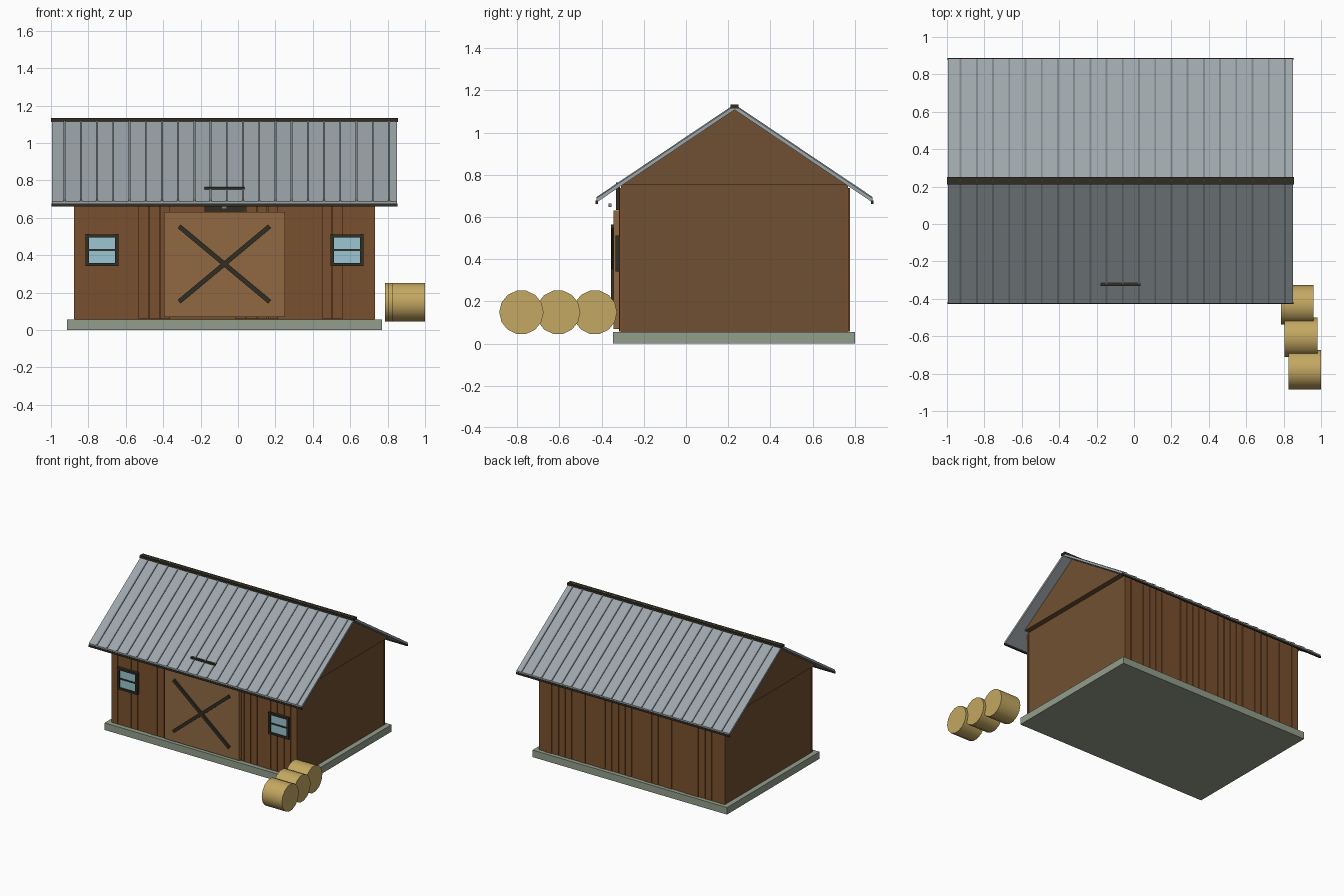
import bpy, bmesh, math, random
from mathutils import Matrix, Vector

random.seed(4)
cube = bpy.data.objects.get("Cube")
if cube:
    bpy.data.objects.remove(cube, do_unlink=True)


def material(name, rgb):
    m = bpy.data.materials.new(name)
    m.use_nodes = True
    lin = [((c / 255 + 0.055) / 1.055) ** 2.4 for c in rgb] + [1]
    m.diffuse_color = lin
    m.node_tree.nodes["Principled BSDF"].inputs["Base Color"].default_value = lin
    return m


WALL = material("wall brown", (112, 80, 50))
PLANK = material("plank brown", (122, 80, 46))
DOOR = material("door tan", (145, 105, 68))
ROOF = material("roof grey", (157, 166, 171))
RIB = material("rib grey", (124, 131, 135))
TRIM = material("dark trim", (48, 45, 34))
STONE = material("foundation grey", (146, 157, 139))
GLASS = material("window blue", (155, 198, 210))
STRAW = material("straw yellow", (196, 168, 98))

CX, CY = -0.073, 0.23  # centre of the building


def finish(name, bm, mat):
    bmesh.ops.recalc_face_normals(bm, faces=bm.faces)
    mesh = bpy.data.meshes.new(name)
    bm.to_mesh(mesh)
    bm.free()
    mesh.materials.append(mat)
    ob = bpy.data.objects.new(name, mesh)
    bpy.context.collection.objects.link(ob)
    return ob


def add_box(bm, x, y, z, tilt=0):
    """Box from (min, max) ranges, optionally tilted about its own y axis."""
    mid = Vector([(a + b) / 2 for a, b in (x, y, z)])
    size = [b - a for a, b in (x, y, z)]
    mat = Matrix.Translation(mid) @ Matrix.Rotation(tilt, 4, 'Y') @ Matrix.Diagonal((*size, 1))
    bmesh.ops.create_cube(bm, size=1, matrix=mat)


def box(name, x, y, z, mat, tilt=0):
    bm = bmesh.new()
    add_box(bm, x, y, z, tilt)
    return finish(name, bm, mat)


def add_prism(bm, profile, x0, x1):
    """Extrude a (y, z) profile along x."""
    face = bm.faces.new([bm.verts.new((x0, y, z)) for y, z in profile])
    new = bmesh.ops.extrude_face_region(bm, geom=[face])["geom"]
    verts = [v for v in new if isinstance(v, bmesh.types.BMVert)]
    bmesh.ops.translate(bm, vec=(x1 - x0, 0, 0), verts=verts)


def flip(profile):
    return [(2 * CY - y, z) for y, z in profile]


# Foundation, walls and gable
box("foundation", (-0.915, 0.77), (-0.345, 0.80), (0, 0.055), STONE)
box("wall_core", (-0.875, 0.73), (-0.308, 0.768), (0.055, 0.752), WALL)
bm = bmesh.new()
add_prism(bm, [(-0.308, 0.752), (0.768, 0.752), (CY, 1.112)], -0.915, 0.77)
finish("gable", bm, WALL)

# Vertical planks of uneven thickness on front and back
count = 28
pitch = 1.615 / count
for name, face, out in (("front_planks", -0.308, -1), ("back_planks", 0.768, 1)):
    bm = bmesh.new()
    for i in range(count):
        x = -0.88 + i * pitch
        depth = face + out * random.uniform(0.002, 0.01)
        add_box(bm, (x + 0.002, x + pitch - 0.002), sorted((face - out * 0.01, depth)),
                (0.058, 0.736))
    finish(name, bm, PLANK)

# Roof slopes with standing ribs and eave trim
EAVE, RIDGE = (-0.425, 0.688), (CY, 1.128)


def slope_strip(low, high):
    return [(EAVE[0], EAVE[1] + low), (RIDGE[0], RIDGE[1] + low),
            (RIDGE[0], RIDGE[1] + high), (EAVE[0], EAVE[1] + high)]


for side, turn in (("front", list), ("back", flip)):
    bm = bmesh.new()
    add_prism(bm, turn(slope_strip(-0.02, 0)), -0.995, 0.85)
    finish(side + "_roof", bm, ROOF)
    bm = bmesh.new()
    for i in range(21):
        x = -0.927 + i * 0.0867
        add_prism(bm, turn(slope_strip(-0.002, 0.006)), x - 0.005, x + 0.005)
    finish(side + "_roof_ribs", bm, RIB)
    y = sorted(p[0] for p in turn([(-0.428, 0), (-0.418, 0)]))
    box(side + "_eave_trim", (-0.997, 0.852), y, (0.661, 0.677), TRIM)
box("ridge_cap", (-1.0, 0.855), (0.21, 0.25), (1.113, 1.132), TRIM)

# Sliding door with crossed braces
box("door", (-0.395, 0.25), (-0.343, -0.31), (0.07, 0.63), DOOR)
angle = math.atan2(0.40, 0.48)
for name, tilt in (("brace_falling", angle), ("brace_rising", -angle)):
    box(name, (CX - 0.315, CX + 0.315), (-0.355, -0.34), (0.34, 0.365), TRIM, tilt)

# Loft hatch above the door and its small bracket
box("loft_hatch", (-0.18, 0.035), (-0.332, -0.312), (0.632, 0.764), TRIM)
box("loft_bracket", (CX - 0.015, CX + 0.015), (-0.368, -0.352), (0.647, 0.664), RIB)

# Windows with frame and crossbar
for name, x in (("right_window", -0.727), ("left_window", 0.583)):
    box(name + "_glass", (x - 0.075, x + 0.075), (-0.325, -0.31), (0.355, 0.50), GLASS)
    bm = bmesh.new()
    for s in (-1, 1):
        add_box(bm, (x + s * 0.079 - 0.009, x + s * 0.079 + 0.009), (-0.335, -0.31), (0.342, 0.512))
        z = 0.427 + s * 0.076
        add_box(bm, (x - 0.075, x + 0.075), (-0.334, -0.31), (z - 0.008, z + 0.008))
    add_box(bm, (x - 0.075, x + 0.075), (-0.331, -0.31), (0.422, 0.432))
    finish(name + "_frame", bm, TRIM)

# Straw bales in a staggered row
for i in range(3):
    bm = bmesh.new()
    place = Matrix.Translation((0.8725 + i * 0.02, -0.432 - i * 0.174, 0.148))
    bmesh.ops.create_cone(bm, cap_ends=True, segments=14, radius1=0.105, radius2=0.105,
                          depth=0.175, matrix=place @ Matrix.Rotation(math.pi / 2, 4, 'Y'))
    bale = finish("straw_bale_%d" % (i + 1), bm, STRAW)
    bpy.ops.object.select_all(action='DESELECT')
    bale.select_set(True)
    bpy.context.view_layer.objects.active = bale
    bpy.ops.object.shade_smooth_by_angle(angle=math.radians(40))
